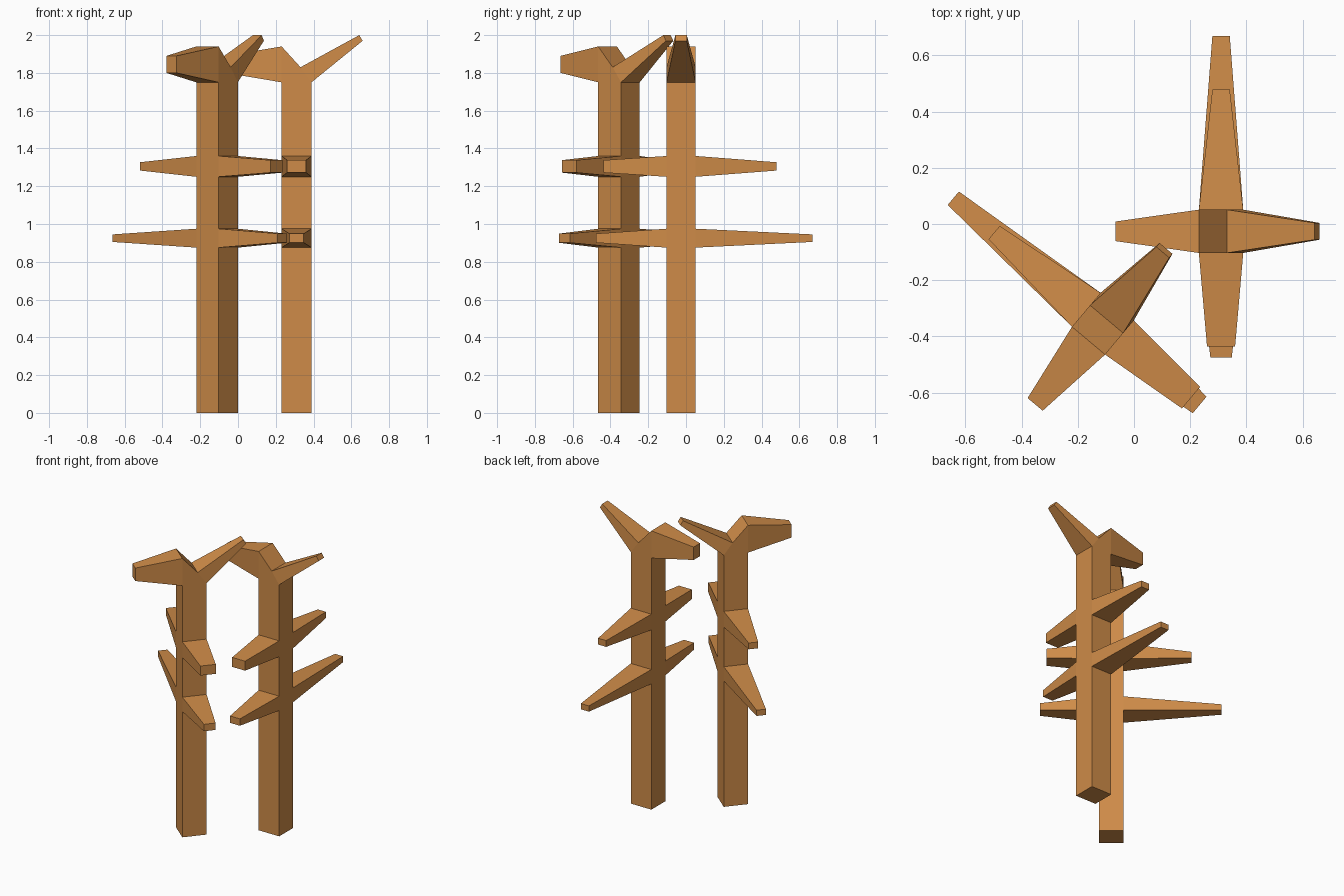
import bpy, bmesh, math

if "Cube" in bpy.data.objects:
    bpy.data.objects.remove(bpy.data.objects["Cube"])

wood = bpy.data.materials.new("orange_wood")
wood.diffuse_color = (0.62, 0.26, 0.065, 1)
wood.use_nodes = True
wood.node_tree.nodes["Principled BSDF"].inputs["Base Color"].default_value = wood.diffuse_color

HX, HY = 0.079, 0.077                       # half size of the trunk
LEVELS = [0, 0.875, 0.975, 1.25, 1.36, 1.75]


def build_post(name, location, angle):
    bm = bmesh.new()

    def ring(z):
        return [bm.verts.new((x * HX, y * HY, z))
                for x, y in ((-1, -1), (1, -1), (1, 1), (-1, 1))]

    def limb(root, tip):
        """Tapered four-sided limb from existing root corners to new tip corners."""
        end = [bm.verts.new(p) for p in tip]
        for i in range(4):
            j = (i + 1) % 4
            bm.faces.new((root[i], root[j], end[j], end[i]))
        bm.faces.new(end)

    # trunk, with openings where the side branches start
    rings = [ring(z) for z in LEVELS]
    bm.faces.new(rings[0])
    for k in range(len(rings) - 1):
        for i in range(4):
            if k in (1, 3) and i in (0, 2):
                continue
            j = (i + 1) % 4
            bm.faces.new((rings[k][i], rings[k][j], rings[k + 1][j], rings[k + 1][i]))

    # side branches: ring index, side, tip y, half width, half height
    for k, i, y, w, h in ((1, 0, -0.45, 0.038, 0.024), (1, 2, 0.695, 0.031, 0.02),
                          (3, 0, -0.41, 0.05, 0.033), (3, 2, 0.505, 0.031, 0.022)):
        j = (i + 1) % 4
        root = [rings[k][i], rings[k][j], rings[k + 1][j], rings[k + 1][i]]
        mid = (LEVELS[k] + LEVELS[k + 1]) / 2
        limb(root, [(math.copysign(w, v.co.x), y, mid + math.copysign(h, v.co.z - mid))
                    for v in root])

    # forked top: peak and valley
    top = rings[-1]
    peak = [bm.verts.new((-HX, s * HY, 1.94)) for s in (-1, 1)]
    valley = [bm.verts.new((0.021, s * HY, 1.83)) for s in (-1, 1)]
    bm.faces.new((peak[0], valley[0], valley[1], peak[1]))
    bm.faces.new((top[0], top[1], valley[0], peak[0]))
    bm.faces.new((top[3], top[2], valley[1], peak[1]))
    # thick stub and thin rising branch
    limb([top[0], peak[0], peak[1], top[3]],
         [(-0.375, -0.035, 1.80), (-0.375, -0.035, 1.89),
          (-0.375, 0.035, 1.89), (-0.375, 0.035, 1.80)])
    limb([top[1], valley[0], valley[1], top[2]],
         [(0.35, -0.03, 1.97), (0.332, -0.03, 2.0),
          (0.332, 0.03, 2.0), (0.35, 0.03, 1.97)])

    bmesh.ops.recalc_face_normals(bm, faces=bm.faces[:])
    mesh = bpy.data.meshes.new(name)
    bm.to_mesh(mesh)
    bm.free()
    mesh.materials.append(wood)
    obj = bpy.data.objects.new(name, mesh)
    obj.location = location
    obj.rotation_euler.z = angle
    bpy.context.collection.objects.link(obj)


build_post("right_branched_post", (0.31, -0.026, 0), 0)
build_post("left_branched_post", (-0.111, -0.355, 0), math.radians(50))
